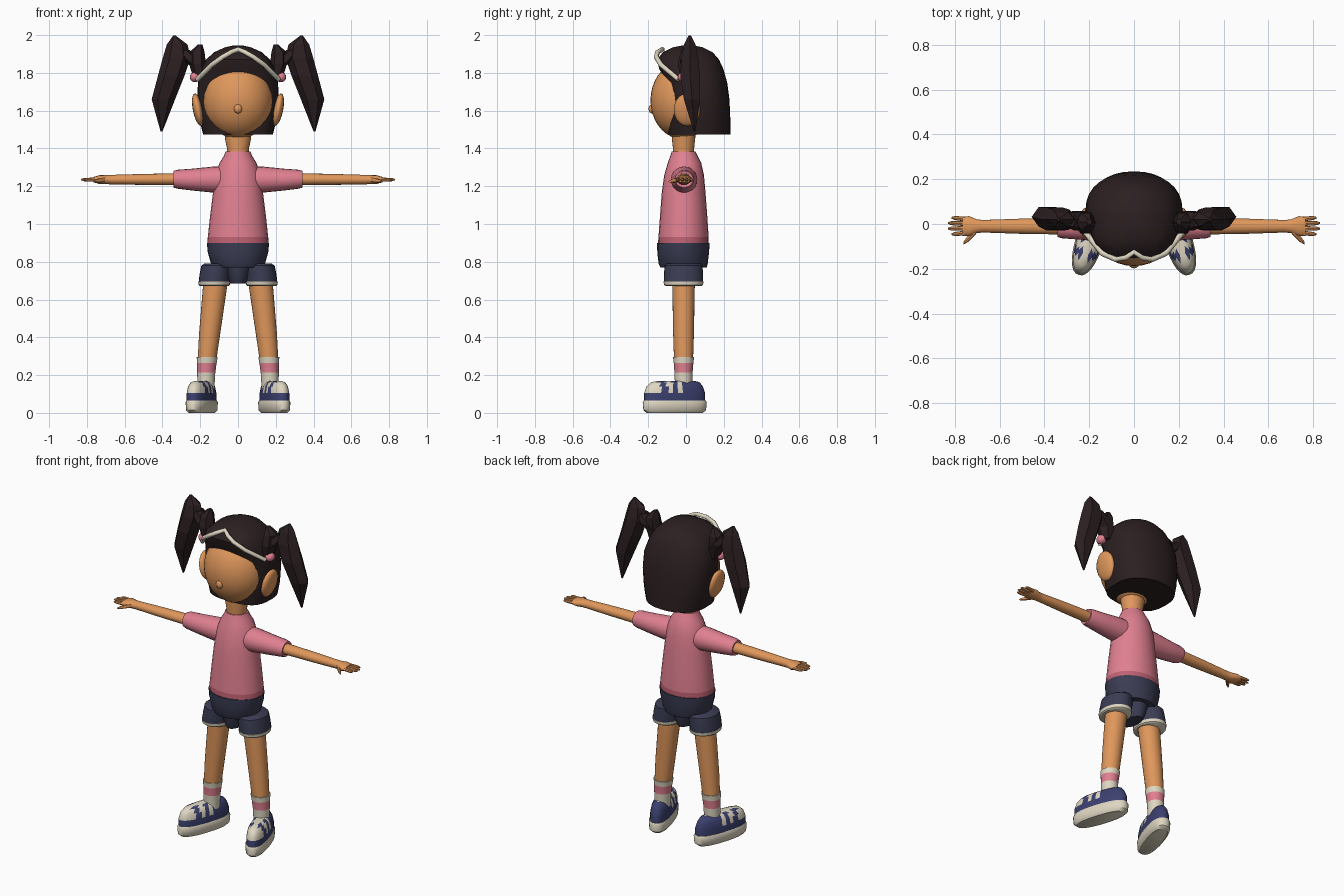
import bpy, bmesh, math
from mathutils import Matrix, Vector


def material(name, rgb):
    m = bpy.data.materials.new(name)
    m.diffuse_color = (*rgb, 1)
    return m


SKIN = material("skin", (0.74, 0.31, 0.105))
HAIR = material("dark_brown_hair", (0.025, 0.014, 0.015))
PINK = material("pink_cloth", (0.75, 0.215, 0.28))
ROSE = material("rose_trim", (0.52, 0.12, 0.17))
SHORTS = material("dark_denim", (0.043, 0.045, 0.085))
NAVY = material("navy_shoe", (0.045, 0.052, 0.16))
CREAM = material("cream", (0.74, 0.68, 0.54))
I4 = Matrix.Identity(4)


def finish(name, bm, mats, angle):
    bmesh.ops.recalc_face_normals(bm, faces=bm.faces)
    me = bpy.data.meshes.new(name)
    bm.to_mesh(me)
    bm.free()
    for m in mats:
        me.materials.append(m)
    ob = bpy.data.objects.new(name, me)
    bpy.context.collection.objects.link(ob)
    if angle:
        bpy.ops.object.select_all(action='DESELECT')
        ob.select_set(True)
        bpy.context.view_layer.objects.active = ob
        bpy.ops.object.shade_smooth_by_angle(angle=math.radians(angle))
    return ob


def loft(name, rings, mats, n=24, M=I4, rule=None, pf=2, pb=2, angle=40):
    """Skin rings (cx, cy, z, rx, ry); pf and pb square off the front and back halves."""
    bm = bmesh.new()
    loops = []
    for cx, cy, z, rx, ry in rings:
        loop = []
        for k in range(n):
            a = math.tau * k / n
            c, s = math.cos(a), math.sin(a)
            e = 2 / (pf if s < 0 else pb)
            loop.append(bm.verts.new((cx + rx * math.copysign(abs(c) ** e, c),
                                      cy + ry * math.copysign(abs(s) ** e, s), z)))
        loops.append(loop)
    for a, b in zip(loops, loops[1:]):
        for k in range(n):
            bm.faces.new((a[k], a[(k + 1) % n], b[(k + 1) % n], b[k]))
    bm.faces.new(loops[0])
    bm.faces.new(loops[-1])
    if rule:
        for f in bm.faces:
            f.material_index = rule(f.calc_center_median())
    bm.transform(M)
    return finish(name, bm, mats, angle)


def ellipsoid(name, loc, radii, mat, M=I4, tilt=0, seg=24):
    bm = bmesh.new()
    T = Matrix.Translation(loc) @ Matrix.Rotation(tilt, 4, 'Y') @ Matrix.Diagonal((*radii, 1))
    bmesh.ops.create_uvsphere(bm, u_segments=seg, v_segments=seg // 2 + 2, radius=1, matrix=M @ T)
    return finish(name, bm, [mat], 60)


def span(rows):
    """Rows (z, half width, front y, back y) to centred rings."""
    return [(0, (f + b) / 2, z, w, (b - f) / 2) for z, w, f, b in rows]


# Head
ellipsoid("head", (0, -0.02, 1.655), (0.185, 0.168, 0.205), SKIN, seg=32)
ellipsoid("nose", (0, -0.18, 1.61), (0.022, 0.018, 0.025), SKIN, seg=12)
loft("neck", [(0, -0.013, 1.36, 0.058, 0.056), (0, -0.013, 1.40, 0.058, 0.056),
              (0, -0.013, 1.455, 0.07, 0.062), (0, -0.013, 1.50, 0.07, 0.062)], [SKIN])

# Bobbed hair cap
loft("hair", span([(1.475, 0.185, -0.095, 0.235), (1.55, 0.203, -0.1, 0.235),
                   (1.66, 0.216, -0.1, 0.23), (1.75, 0.212, -0.1, 0.218),
                   (1.82, 0.195, -0.142, 0.198), (1.87, 0.17, -0.153, 0.175),
                   (1.91, 0.125, -0.122, 0.14), (1.935, 0.07, -0.07, 0.09),
                   (1.945, 0.025, -0.02, 0.04)]), [HAIR], n=32, pf=3, pb=2.2)

# Headband following the hairline
half = [(0.215, -0.04, 1.765), (0.14, -0.132, 1.842), (0.08, -0.158, 1.885), (0.035, -0.15, 1.91)]
path = [(-x, y, z) for x, y, z in half] + [(0, -0.125, 1.925)] + half[::-1]
cu = bpy.data.curves.new("headband", 'CURVE')
cu.dimensions = '3D'
cu.bevel_depth = 0.013
cu.bevel_resolution = 1
cu.use_fill_caps = True
sp = cu.splines.new('POLY')
sp.points.add(len(path) - 1)
for p, co in zip(sp.points, path):
    p.co = (*co, 1)
cu.materials.append(CREAM)
bpy.context.collection.objects.link(bpy.data.objects.new("headband", cu))

# Torso
loft("shirt", span([(0.895, 0.163, -0.148, 0.12), (0.93, 0.16, -0.146, 0.12),
                    (1.05, 0.147, -0.137, 0.112), (1.17, 0.132, -0.128, 0.103),
                    (1.26, 0.12, -0.115, 0.095), (1.325, 0.097, -0.096, 0.08),
                    (1.36, 0.075, -0.083, 0.062), (1.385, 0.065, -0.075, 0.05)]),
     [PINK, ROSE], rule=lambda c: int(c.z < 0.929))
loft("shorts_waist", span([(0.77, 0.13, -0.135, 0.11), (0.79, 0.143, -0.145, 0.115),
                           (0.85, 0.16, -0.152, 0.122), (0.90, 0.165, -0.153, 0.125)]), [SHORTS])
loft("shorts_crotch", [(0, -0.015, 0.685, 0.042, 0.075), (0, -0.015, 0.72, 0.06, 0.09),
                       (0, -0.015, 0.80, 0.09, 0.1)], [SHORTS], n=16)


def sock_rule(c):
    return int(0.215 < c.z < 0.265)


def shoe_rule(c):
    toe = c.y < -0.095 and c.z > 0.1
    stripe = c.z > 0.1 and (abs(c.y - 0.015) < 0.013 or abs(c.y + 0.043) < 0.013)
    return int(toe or stripe)


for s, side in ((1, "left"), (-1, "right")):
    M = Matrix.Diagonal((s, 1, 1, 1))

    # Ear, hair tie and pigtail
    ellipsoid(side + "_ear", (0.212, 0.005, 1.605), (0.027, 0.07, 0.088), SKIN, M, 0.2, 16)
    ellipsoid(side + "_hair_tie", (0.228, -0.012, 1.778), (0.027, 0.032, 0.027), PINK, M, 0, 12)
    loft(side + "_pigtail", [(0.405, 0.045, 1.49, 0.005, 0.005), (0.395, 0.032, 1.66, 0.062, 0.05),
                             (0.355, 0.022, 1.78, 0.07, 0.06), (0.325, 0.02, 1.88, 0.073, 0.052),
                             (0.322, 0.02, 1.95, 0.055, 0.035), (0.337, 0.02, 1.997, 0.007, 0.008)],
         [HAIR], n=6, M=M, angle=0)
    loft(side + "_pigtail_root", [(0.205, 0.005, 1.77, 0.03, 0.04), (0.215, 0.005, 1.85, 0.045, 0.055),
                                  (0.217, 0.01, 1.91, 0.04, 0.045), (0.2, 0.01, 1.95, 0.012, 0.015)],
         [HAIR], n=6, M=M, angle=0)
    loft(side + "_pigtail_bridge", [(0.21, 0.01, 1.83, 0.035, 0.045), (0.245, 0.015, 1.87, 0.05, 0.05),
                                    (0.29, 0.02, 1.92, 0.035, 0.035)], [HAIR], n=6, M=M, angle=0)

    # Sleeve and arm, running out along x
    A = M @ Matrix(((0, 0, 1, 0), (0, 1, 0, -0.01), (1, 0, 0, 1.235), (0, 0, 0, 1)))
    loft(side + "_sleeve", [(0, 0, 0.07, 0.07, 0.07), (0, 0, 0.13, 0.069, 0.07),
                            (0, 0, 0.24, 0.058, 0.06), (0.002, 0, 0.32, 0.05, 0.054),
                            (0.002, 0, 0.342, 0.044, 0.048), (0.002, 0, 0.338, 0.03, 0.03)],
         [PINK], n=20, M=A)
    loft(side + "_arm", [(0.002, 0, 0.30, 0.032, 0.037), (0.001, 0, 0.5, 0.029, 0.034),
                         (0, 0, 0.67, 0.025, 0.028), (0, 0, 0.70, 0.024, 0.03),
                         (0, 0, 0.735, 0.023, 0.045), (0, 0, 0.765, 0.014, 0.043)],
         [SKIN], n=16, M=A)
    # Fingers and thumb
    for i, (y, tip) in enumerate(((0.035, 0.815), (0.013, 0.83), (-0.01, 0.83), (-0.033, 0.815))):
        loft(f"{side}_finger_{i + 1}", [(0, y * 0.9, 0.75, 0.011, 0.011), (0, y * 1.05, tip - 0.015, 0.009, 0.009),
                                        (0, y * 1.08, tip, 0.004, 0.004)], [SKIN], n=8, M=A)
    loft(side + "_thumb", [(0, -0.02, 0.705, 0.014, 0.015), (-0.006, -0.055, 0.74, 0.011, 0.015),
                           (-0.01, -0.076, 0.762, 0.005, 0.006)], [SKIN], n=8, M=A)

    # Shorts leg with turned hem
    loft(side + "_shorts_leg", [(0.126, -0.013, 0.685, 0.083, 0.104), (0.122, -0.013, 0.73, 0.082, 0.104),
                                (0.112, -0.013, 0.78, 0.082, 0.1), (0.108, -0.013, 0.79, 0.07, 0.09)],
         [SHORTS], M=M)
    loft(side + "_shorts_hem", [(0.126, -0.013, 0.672, 0.076, 0.095), (0.126, -0.013, 0.678, 0.083, 0.103),
                                (0.126, -0.013, 0.696, 0.085, 0.106)], [CREAM], M=M)

    # Leg and striped sock
    loft(side + "_leg", [(0.165, -0.013, 0.27, 0.049, 0.05), (0.15, -0.013, 0.42, 0.056, 0.055),
                         (0.118, -0.013, 0.70, 0.065, 0.06)], [SKIN], M=M)
    loft(side + "_sock", [(0.17, -0.013, 0.13, 0.045, 0.045), (0.168, -0.013, 0.215, 0.048, 0.048),
                          (0.165, -0.013, 0.265, 0.052, 0.052), (0.163, -0.013, 0.297, 0.056, 0.056)],
         [CREAM, PINK], M=M, rule=sock_rule)

    # Shoe turned outward: sole and two-tone upper
    F = M @ Matrix.Translation((0.193, -0.06, 0)) @ Matrix.Rotation(math.radians(18), 4, 'Z')
    loft(side + "_sole", [(0, 0, 0.0, 0.048, 0.155), (0, 0, 0.014, 0.06, 0.172),
                          (0, 0, 0.055, 0.063, 0.176), (0, 0, 0.066, 0.058, 0.17)],
         [CREAM], n=32, M=F, pf=2.3, pb=2.5)
    loft(side + "_shoe_upper", [(0, 0, 0.06, 0.057, 0.168), (0, 0, 0.105, 0.057, 0.168),
                                (0, 0, 0.14, 0.051, 0.155), (0, 0.004, 0.162, 0.038, 0.135),
                                (0, 0.01, 0.17, 0.022, 0.1)],
         [NAVY, CREAM], n=48, M=F, rule=shoe_rule, pf=2.3, pb=2.3)
